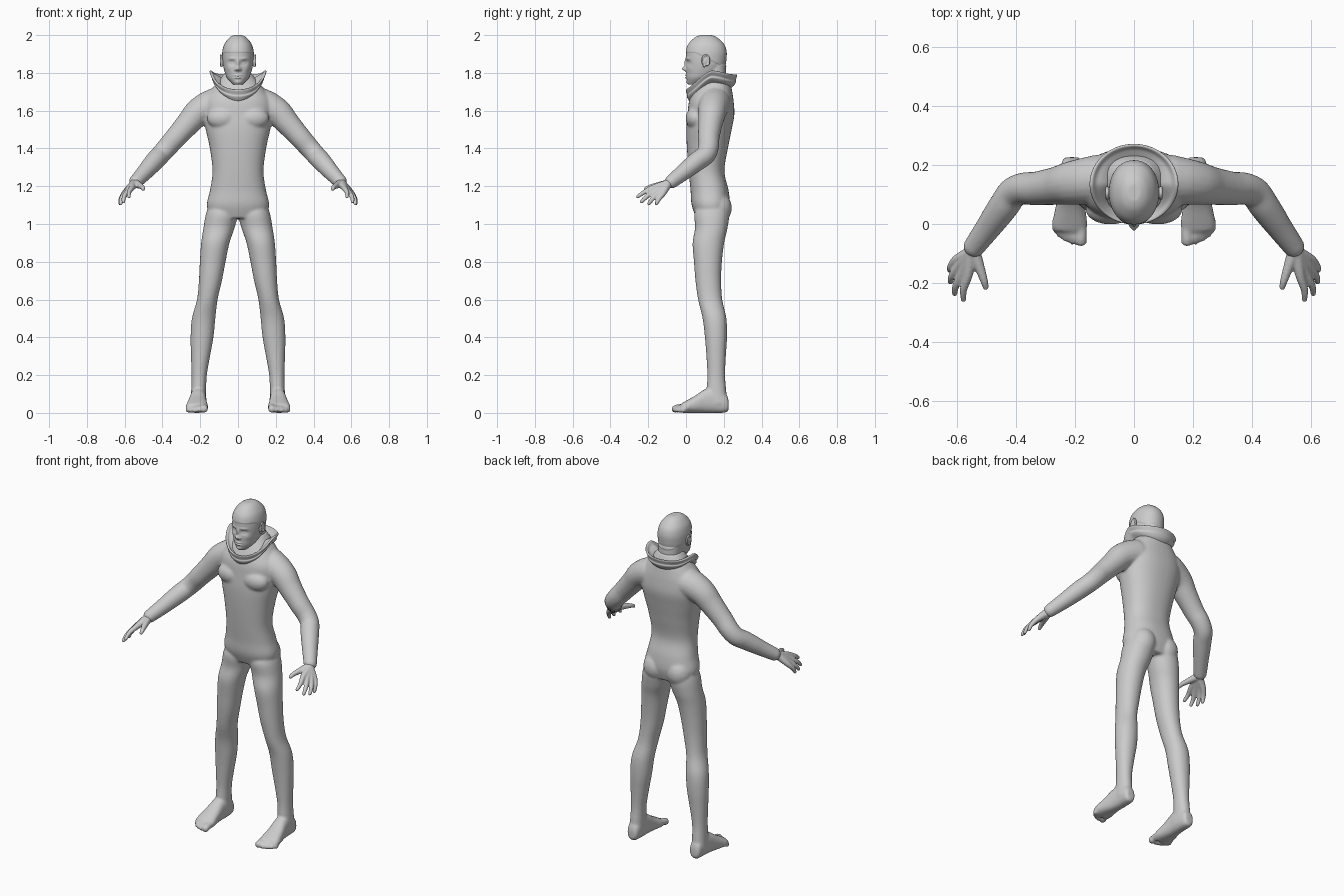
import bpy, bmesh, math
from mathutils import Vector, Matrix

grey = bpy.data.materials.new("plain grey")
grey.diffuse_color = (0.6, 0.6, 0.6, 1)


def resample(rows, n=5):
    """Smooth curve through rows of numbers."""
    p = [Vector(r) for r in rows]
    p = [p[0]] + p + [p[-1]]
    out = []
    for i in range(1, len(p) - 2):
        a, b, c, d = p[i - 1:i + 3]
        for k in range(n):
            t = k / n
            out.append(0.5 * (2 * b + (c - a) * t + (2 * a - 5 * b + 4 * c - d) * t * t
                              + (3 * b - a - 3 * c + d) * t ** 3))
    return out + [p[-1]]


def skin(bm, rings):
    """Closed surface through rings of points."""
    vs = [[bm.verts.new(p) for p in r] for r in rings]
    n = len(vs[0])
    for a, b in zip(vs, vs[1:]):
        for i in range(n):
            bm.faces.new((a[i], a[(i + 1) % n], b[(i + 1) % n], b[i]))
    bm.faces.new(vs[0][::-1])
    bm.faces.new(vs[-1])


def oval(x0, x1, y0, y1, power=2.0, n=40):
    pts = []
    for i in range(n):
        t = 2 * math.pi * i / n
        c, s = math.cos(t), math.sin(t)
        u = math.copysign(abs(c) ** (2 / power), c)
        v = math.copysign(abs(s) ** (2 / power), s)
        pts.append(((x0 + x1) / 2 + u * (x1 - x0) / 2, (y0 + y1) / 2 + v * (y1 - y0) / 2))
    return pts


def stack(bm, rows, side=1, power=2.2):
    """Horizontal ovals: z, x0, x1, y0, y1."""
    skin(bm, [[(side * x, y, r[0]) for x, y in oval(*r[1:], power)] for r in resample(rows)])


def tube(bm, rows, side=1, n=20):
    """Round limb: x, y, z, radius, with round ends."""
    pts = resample(rows)
    rings = []
    for i, p in enumerate(pts):
        d = (pts[min(i + 1, len(pts) - 1)] - pts[max(i - 1, 0)]).to_3d()
        q = d.to_track_quat('Z', 'Y')
        ring = [p.to_3d() + q @ Vector((math.cos(2 * math.pi * k / n), math.sin(2 * math.pi * k / n), 0)) * p[3]
                for k in range(n)]
        rings.append([(side * v.x, v.y, v.z) for v in ring])
    skin(bm, rings)
    for p in (pts[0], pts[-1]):
        ball(bm, (side * p[0], p[1], p[2]), (p[3],) * 3)


def ball(bm, c, s, tilt=0):
    m = Matrix.Translation(c) @ Matrix.Rotation(tilt, 4, 'X') @ Matrix.Diagonal((*s, 1))
    bmesh.ops.create_uvsphere(bm, u_segments=20, v_segments=12, radius=1, matrix=m)


def finish(name, bm, voxel=0, smooth=0):
    bmesh.ops.recalc_face_normals(bm, faces=bm.faces)
    me = bpy.data.meshes.new(name)
    bm.to_mesh(me)
    bm.free()
    ob = bpy.data.objects.new(name, me)
    bpy.context.collection.objects.link(ob)
    bpy.ops.object.select_all(action='DESELECT')
    bpy.context.view_layer.objects.active = ob
    ob.select_set(True)
    if voxel:
        m = ob.modifiers.new("merge", 'REMESH')
        m.mode, m.voxel_size = 'VOXEL', voxel
        s = ob.modifiers.new("soften", 'SMOOTH')
        s.factor, s.iterations = 0.5, smooth
        for mod in ("merge", "soften"):
            bpy.ops.object.modifier_apply(modifier=mod)
    ob.data.materials.clear()
    ob.data.materials.append(grey)
    bpy.ops.object.shade_smooth_by_angle(angle=math.radians(50))
    return ob


# Body: torso, legs, feet and arms merged into one soft suit
bm = bmesh.new()
torso = [(1.03, .145, .055, .215), (1.10, .165, .03, .232), (1.18, .148, .024, .225), (1.28, .135, .014, .203),
         (1.40, .149, .005, .222), (1.50, .171, .002, .242), (1.58, .185, .008, .256), (1.65, .182, .016, .252),
         (1.70, .15, .035, .245), (1.75, .11, .06, .235), (1.80, .07, .09, .215)]
stack(bm, [(z, -w, w, a, b) for z, w, a, b in torso], power=2.3)
leg = [(.05, .17, .252, .115, .22), (.12, .169, .248, .11, .213), (.2, .165, .246, .113, .207),
       (.3, .148, .249, .108, .211), (.4, .13, .251, .10, .217), (.5, .12, .244, .088, .214),
       (.6, .108, .217, .064, .192), (.7, .085, .207, .05, .186), (.8, .066, .202, .042, .19),
       (.9, .045, .195, .035, .202), (.98, .018, .183, .048, .22), (1.06, .0, .168, .045, .228),
       (1.13, .02, .14, .08, .2)]
foot = [(.226, .19, .23, .02, .06), (.212, .176, .244, .002, .10), (.15, .168, .25, 0, .135),
        (.10, .168, .256, 0, .125), (.05, .164, .267, 0, .092), (0, .158, .276, 0, .064), (-.025, .162, .272, 0, .05)]
toes = [(.179, -.056, .021), (.207, -.056, .015), (.229, -.047, .0145), (.249, -.034, .014), (.265, -.016, .0135)]
arm = [(.12, .15, 1.635, .085), (.2, .14, 1.60, .076), (.27, .128, 1.525, .064), (.335, .12, 1.452, .057),
       (.40, .113, 1.378, .053), (.447, .052, 1.327, .051), (.493, -.012, 1.275, .044), (.54, -.076, 1.225, .037)]
for s in (1, -1):
    stack(bm, leg, s, 2.1)
    skin(bm, [[(s * x, r[0], z) for x, z in oval(*r[1:], 2.4)] for r in resample(foot)])
    for x, y, r in toes:
        tube(bm, [(x, .01, .032, r), (x, y + .02, .028, r * .9), (x, y, r, r)], s)
    # Upper arm and forearm as a sleeve ending at the wrist
    pts = resample(arm)
    tube(bm, [tuple(p) for p in pts[::3]] + [arm[-1]], s)
    ball(bm, (s * .078, .166, 1.085), (.076, .077, .085))
    ball(bm, (s * .08, .05, 1.56), (.085, .052, .06))
finish("body", bm, .007, 6)

# Hands with four fingers and a thumb
fingers = [((.562, -.172, 1.192), (.577, -.222, 1.168), (.577, -.255, 1.145)),
           ((.577, -.158, 1.180), (.602, -.207, 1.146), (.607, -.235, 1.118)),
           ((.590, -.140, 1.172), (.616, -.176, 1.135), (.621, -.196, 1.108)),
           ((.599, -.120, 1.165), (.620, -.144, 1.132), (.624, -.156, 1.108))]
for s, side in ((1, "left"), (-1, "right")):
    bm = bmesh.new()
    for k, m, t in fingers:
        tube(bm, [(.532, -.065, 1.233, .027), (.55, -.095, 1.213, .024), (*k, .0165),
                  (*m, .0125), (*t, .0095)], s)
    tube(bm, [(.545, -.085, 1.215, .024), (.525, -.14, 1.206, .018), (.508, -.19, 1.196, .013),
              (.502, -.213, 1.186, .0105)], s)
    finish(side + "_hand", bm, .0045, 3)

# Head and neck
bm = bmesh.new()
skull = [(1.738, .026, .012, .08), (1.77, .056, .003, .14), (1.80, .069, .001, .18), (1.84, .079, .001, .205),
         (1.88, .082, .0, .212), (1.915, .08, .002, .212), (1.95, .07, .014, .20), (1.98, .048, .042, .17),
         (1.994, .028, .068, .145), (2.0, .008, .1, .115)]
stack(bm, [(z, -w, w, a, b) for z, w, a, b in skull], power=2.15)
stack(bm, [(1.68, -.075, .075, .08, .22), (1.76, -.066, .066, .085, .214), (1.84, -.066, .066, .09, .21)])
head = finish("head", bm, .004, 5)

# Face relief: x, z, spread x, spread z, depth (negative is outward)
relief = [(0, 1.822, .012, .011, -.022), (.013, 1.817, .006, .006, -.008), (0, 1.85, .008, .022, -.011),
          (.033, 1.853, .016, .011, .013), (.033, 1.852, .010, .006, -.008), (.033, 1.876, .022, .006, -.004),
          (0, 1.787, .018, .004, -.008), (0, 1.774, .015, .004, -.008), (0, 1.781, .021, .002, .005),
          (0, 1.75, .018, .009, -.006), (.05, 1.822, .014, .014, -.003)]
normals = [v.normal.copy() for v in head.data.vertices]
for v, nor in zip(head.data.vertices, normals):
    x, y, z = v.co
    if y < .09 and nor.y < 0:
        for cx, cz, sx, sz, d in relief:
            g = math.exp(-((abs(x) - cx) / sx) ** 2 - ((z - cz) / sz) ** 2)
            v.co.y += d * g * min(1, -nor.y * 1.5)
    # Close-fitting cap edge around the brow and behind the ears
    if z > 1.908 - max(0, y - .05) * .5:
        v.co += nor * .003
        v.co.z = min(v.co.z, 2.0)

# Ears
for s, side in ((1, "left"), (-1, "right")):
    bm = bmesh.new()
    ball(bm, (s * .084, .103, 1.862), (.011, .017, .028), -.2)
    loop = []
    for i in range(10):
        t = math.radians(-60 + 30 * i)
        loop.append((.091, .105 + .018 * math.cos(t), 1.865 + .028 * math.sin(t), .0055))
    tube(bm, loop, s, 10)
    ball(bm, (s * .088, .096, 1.838), (.007, .008, .009))
    finish(side + "_ear", bm, .003, 3)

# Flared collar, low in front and raised at the sides and back
bm = bmesh.new()
profile = [(.085, .09, -.075), (.112, .116, -.055), (.128, .125, -.043), (.139, .131, -.03), (.137, .129, -.022),
           (.143, .132, -.012), (.15, .136, -.001), (.148, .135, .006), (.140, .128, .006), (.128, .118, -.008),
           (.108, .103, -.018), (.085, .078, -.035), (.07, .065, -.06)]
rings = []
for a, b, dz in resample(profile, 3):
    ring = []
    for i in range(72):
        t = 2 * math.pi * i / 72
        c, s = math.cos(t), math.sin(t)
        z = 1.785 - .08 * max(0, c) ** 1.3 + .02 * abs(s) ** 6
        ring.append((a * s, .135 - b * c, z + dz))
    rings.append(ring)
skin(bm, rings)
finish("collar", bm)
